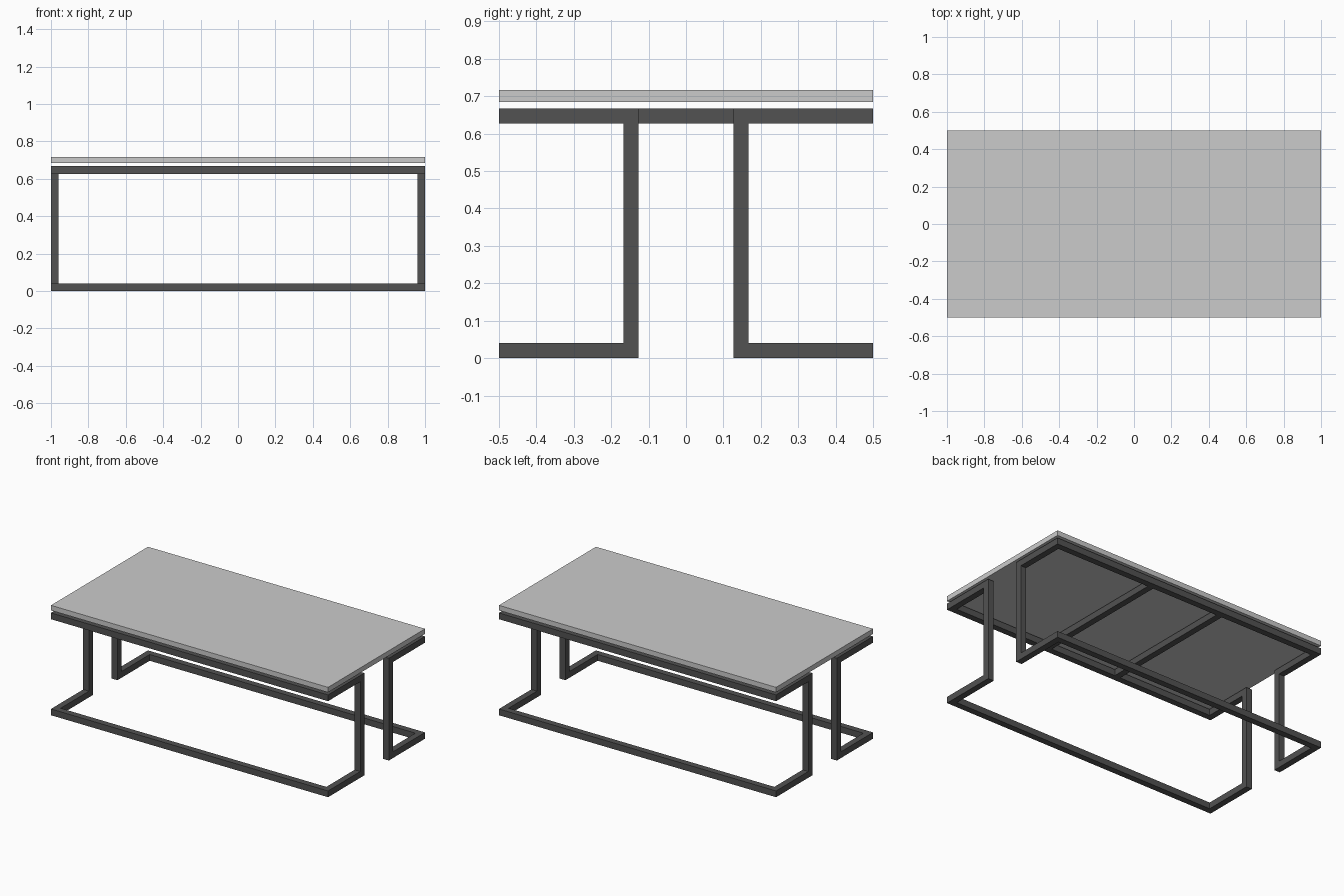
import bpy, bmesh
from mathutils import Vector

if "Cube" in bpy.data.objects:
    bpy.data.objects.remove(bpy.data.objects["Cube"])

T = 0.041                 # square tube width
H = T / 2
X, Y = 1 - H, 0.5 - H     # outer tube centre lines
LEG_Y = 0.147             # leg centre line
Z_LOW, Z_HIGH = H, 0.647  # lower and upper tube heights

dark = bpy.data.materials.new("dark_metal")
dark.diffuse_color = (0.085, 0.085, 0.085, 1)
dark.use_nodes = True
dark.node_tree.nodes["Principled BSDF"].inputs["Base Color"].default_value = dark.diffuse_color


def finish(name, bm, mat=None):
    bmesh.ops.recalc_face_normals(bm, faces=bm.faces)
    me = bpy.data.meshes.new(name)
    bm.to_mesh(me)
    bm.free()
    ob = bpy.data.objects.new(name, me)
    bpy.context.collection.objects.link(ob)
    if mat:
        me.materials.append(mat)
    return ob


def box(name, centre, size, mat=None):
    bm = bmesh.new()
    bmesh.ops.create_cube(bm, size=1)
    bmesh.ops.scale(bm, vec=size, verts=bm.verts)
    bmesh.ops.translate(bm, vec=centre, verts=bm.verts)
    return finish(name, bm, mat)


def tube_loop(name, points, mat):
    """Square tube along a closed right-angled path, with mitred corners."""
    bm = bmesh.new()
    pts = [Vector(p) for p in points]
    n = len(pts)
    dirs = [(pts[(i + 1) % n] - pts[i]).normalized() for i in range(n)]
    rings = []
    for i, p in enumerate(pts):
        a, b = dirs[i - 1], dirs[i]
        m, k = (b - a) * H, a.cross(b) * H
        rings.append([bm.verts.new(p + s * m + t * k)
                      for s in (-1, 1) for t in (-1, 1)])
    for i in range(n):
        j = (i + 1) % n
        u = dirs[i].orthogonal().normalized()
        # axis-aligned cross-section directions of this segment
        axes = [Vector(e) for e in ((1, 0, 0), (0, 1, 0), (0, 0, 1))]
        u, v = [e for e in axes if abs(e.dot(dirs[i])) < 0.5]
        corners = []
        for s, t in ((-1, -1), (1, -1), (1, 1), (-1, 1)):
            off = (u * s + v * t)
            corners.append([max(rings[q], key=lambda w: (w.co - pts[q]).dot(off))
                            for q in (i, j)])
        for c in range(4):
            a, b = corners[c], corners[(c + 1) % 4]
            bm.faces.new((a[0], b[0], b[1], a[1]))
    return finish(name, bm, mat)


# Tabletop floating just above the frame
box("tabletop", (0, 0, 0.7005), (2, 1, 0.033))

# Each half of the frame is one continuous bent loop, mirrored front to back
frame = tube_loop("leg_frame", [
    (-X, -Y, Z_HIGH), (X, -Y, Z_HIGH), (X, -LEG_Y, Z_HIGH), (X, -LEG_Y, Z_LOW),
    (X, -Y, Z_LOW), (-X, -Y, Z_LOW), (-X, -LEG_Y, Z_LOW), (-X, -LEG_Y, Z_HIGH)], dark)
mirror = frame.modifiers.new("mirror", 'MIRROR')
mirror.use_axis = (False, True, False)
mirror.use_mirror_merge = False

# Two cross bars join the halves under the top
for side, x in (("left", -0.26), ("right", 0.26)):
    box(f"{side}_cross_bar", (x, 0, Z_HIGH), (T, 1 - 2 * T, T), dark)
